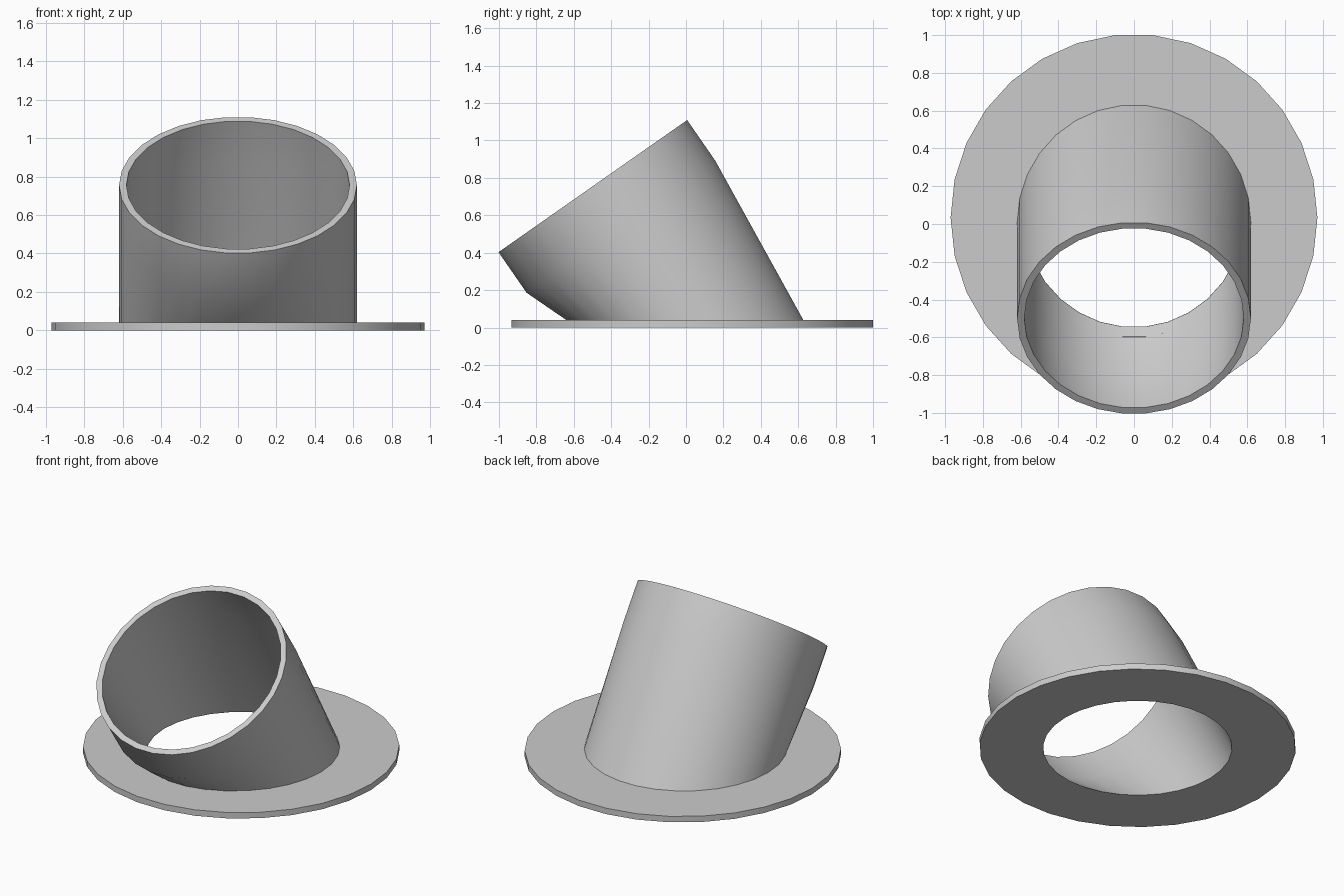
import bpy, bmesh
from math import radians, pi, sin, cos
from mathutils import Matrix, Vector

if "Cube" in bpy.data.objects:
    bpy.data.objects.remove(bpy.data.objects["Cube"])

SIDES = 30
TILT = radians(35)

grey = bpy.data.materials.new("plain grey")
grey.use_nodes = True
colour = (0.6, 0.6, 0.6, 1)
grey.diffuse_color = colour
grey.node_tree.nodes["Principled BSDF"].inputs["Base Color"].default_value = colour


def ring(radius, y, z, tilt=0):
    """Circle of points, tilted about the x axis."""
    rot = Matrix.Rotation(tilt, 3, 'X')
    angles = [2 * pi * i / SIDES for i in range(SIDES)]
    return [rot @ Vector((radius * cos(a), radius * sin(a), 0)) + Vector((0, y, z))
            for a in angles]


def loft(name, rings):
    """Skin quads between successive rings."""
    bm = bmesh.new()
    loops = [[bm.verts.new(p) for p in r] for r in rings]
    for a, b in zip(loops, loops[1:]):
        for i in range(SIDES):
            j = (i + 1) % SIDES
            bm.faces.new((a[i], a[j], b[j], b[i]))
    mesh = bpy.data.meshes.new(name)
    bm.to_mesh(mesh)
    bm.free()
    mesh.materials.append(grey)
    obj = bpy.data.objects.new(name, mesh)
    bpy.context.collection.objects.link(obj)
    bpy.ops.object.select_all(action='DESELECT')
    obj.select_set(True)
    bpy.context.view_layer.objects.active = obj
    bpy.ops.object.shade_smooth_by_angle(angle=radians(30))
    return obj


# Flat base flange; its inner top edge is buried in the tube wall
CENTRE = 0.034
loft("base_flange", [
    ring(0.58, CENTRE, 0),
    ring(0.971, CENTRE, 0),
    ring(0.971, CENTRE, 0.04),
    ring(0.605, 0.005, 0.04),
])


# Leaning tube: flat foot, tilted elbow, tilted mouth
def wall(radius):
    return [ring(radius, CENTRE, 0),
            ring(radius, -0.348, 0.539, TILT),
            ring(radius, -0.498, 0.756, TILT)]


loft("angled_tube", wall(0.619) + wall(0.581)[::-1])
